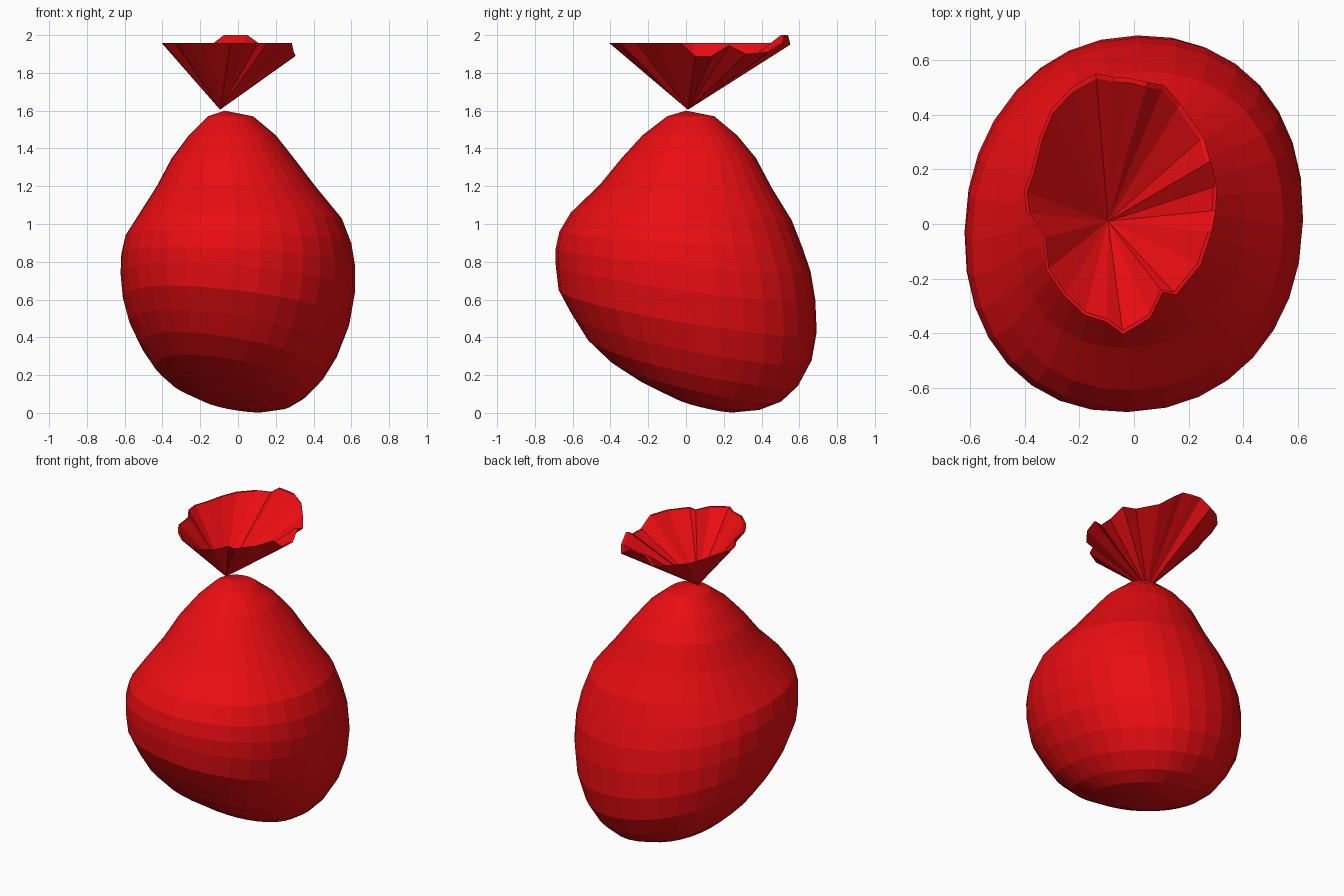
import bpy, bmesh, math

red = bpy.data.materials.new("red_cloth")
red.diffuse_color = (0.82, 0.004, 0.006, 1)


def finish(bm, name):
    bmesh.ops.recalc_face_normals(bm, faces=bm.faces)
    me = bpy.data.meshes.new(name)
    bm.to_mesh(me)
    bm.free()
    me.materials.append(red)
    ob = bpy.data.objects.new(name, me)
    bpy.context.collection.objects.link(ob)
    return ob


def bridge(bm, a, b):
    n = len(a)
    for i in range(n):
        j = (i + 1) % n
        bm.faces.new((a[i], a[j], b[j], b[i]))


def cap(bm, ring, pole):
    p = bm.verts.new(pole)
    for i in range(len(ring)):
        bm.faces.new((ring[i], ring[(i + 1) % len(ring)], p))


def rounded(v):
    return math.copysign(abs(v) ** 0.93, v)


# Full sack: tilted rings (centre z, tilt in x, tilt in y, x min, x max, y min, y max)
RINGS = [
    (1.57, 0.00, 0.00, -0.16, 0.08, -0.10, 0.15),
    (1.47, 0.00, 0.00, -0.26, 0.20, -0.23, 0.27),
    (1.35, 0.00, 0.00, -0.35, 0.295, -0.34, 0.37),
    (1.20, 0.00, 0.01, -0.43, 0.41, -0.455, 0.455),
    (1.04, 0.01, 0.02, -0.525, 0.55, -0.61, 0.56),
    (0.92, 0.02, 0.04, -0.595, 0.60, -0.67, 0.615),
    (0.81, 0.03, 0.06, -0.618, 0.62, -0.69, 0.66),
    (0.69, 0.045, 0.09, -0.622, 0.62, -0.69, 0.685),
    (0.54, 0.065, 0.11, -0.61, 0.59, -0.675, 0.692),
    (0.40, 0.075, 0.12, -0.575, 0.53, -0.605, 0.665),
    (0.28, 0.075, 0.12, -0.515, 0.455, -0.53, 0.60),
    (0.18, 0.065, 0.105, -0.44, 0.37, -0.41, 0.51),
    (0.115, 0.055, 0.08, -0.36, 0.29, -0.27, 0.41),
    (0.055, 0.03, 0.04, -0.21, 0.17, -0.08, 0.28),
]
SEGS, SKEW = 32, 0.03
bm = bmesh.new()
loops = []
for z, tx, ty, x0, x1, y0, y1 in RINGS:
    loop = []
    for i in range(SEGS):
        a = 2 * math.pi * i / SEGS
        c, s = rounded(math.cos(a - SKEW)), rounded(math.sin(a + SKEW))
        loop.append(bm.verts.new(((x0 + x1) / 2 + (x1 - x0) / 2 * c,
                                  (y0 + y1) / 2 + (y1 - y0) / 2 * s,
                                  max(z - tx * c - ty * s, 0))))
    loops.append(loop)
for a, b in zip(loops, loops[1:]):
    bridge(bm, a, b)
cap(bm, loops[0], (-0.07, 0, 1.6))
cap(bm, loops[-1], (0.03, 0.13, 0.025))
finish(bm, "sack_body")

# Gathered cloth above the tie: pleated rim (x, y, optional z) folded to a point
RIM = [
    (-0.04, -0.405), (0.06, -0.345), (0.105, -0.25), (0.155, -0.26), (0.245, -0.15),
    (0.285, -0.03), (0.30, 0.05, 1.89), (0.305, 0.14, 1.89), (0.28, 0.23, 1.945),
    (0.255, 0.32, 1.90), (0.17, 0.44, 1.91), (0.11, 0.51), (0.05, 0.52, 2.0),
    (-0.01, 0.535, 2.0), (-0.075, 0.54, 2.0), (-0.14, 0.553, 1.95), (-0.225, 0.505),
    (-0.305, 0.42), (-0.345, 0.32), (-0.375, 0.20), (-0.403, 0.12), (-0.393, 0.04),
    (-0.335, -0.05), (-0.32, -0.17), (-0.255, -0.265), (-0.18, -0.335), (-0.10, -0.36),
]
ax, ay, az = -0.095, 0.01, 1.605
bm = bmesh.new()
outer, inner = [], []
for x, y, *z in RIM:
    z = z[0] if z else 1.957
    outer.append(bm.verts.new((x, y, z)))
    inner.append(bm.verts.new((ax + (x - ax) * 0.965, ay + (y - ay) * 0.965, z)))
cap(bm, outer, (ax, ay, az))
cap(bm, inner, (ax, ay, az + 0.013))
bridge(bm, outer, inner)
finish(bm, "gathered_top")
